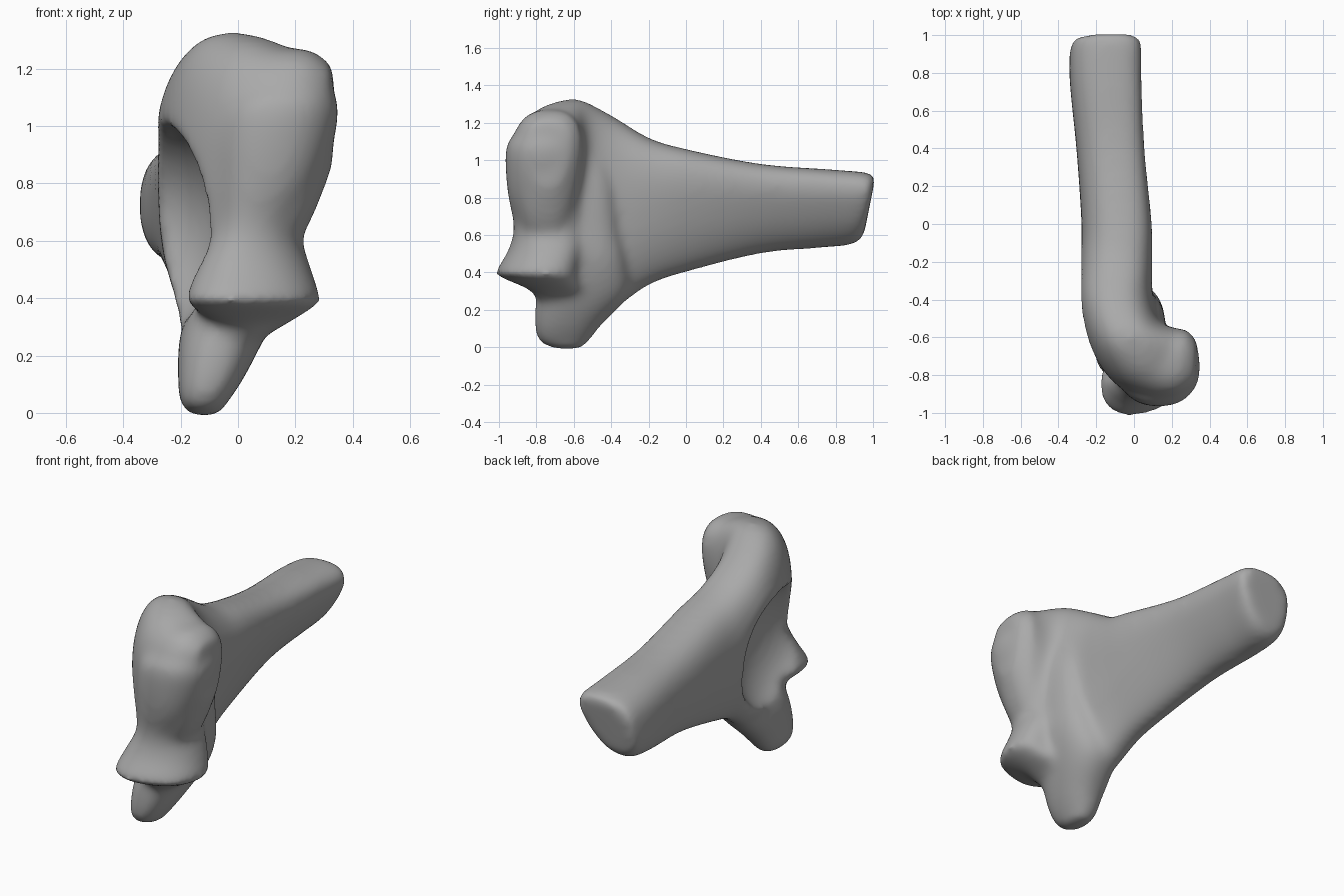
import bpy, bmesh, math
from mathutils import Matrix

cube = bpy.data.objects.get("Cube")
if cube:
    bpy.data.objects.remove(cube, do_unlink=True)

mat = bpy.data.materials.new("bone_grey")
mat.use_nodes = True
GREY = (0.4, 0.4, 0.4, 1)
mat.diffuse_color = GREY
mat.node_tree.nodes["Principled BSDF"].inputs["Base Color"].default_value = GREY

SIDES, STEPS = 40, 5


def spline(rings):
    """Pass a smooth curve through the ring settings."""
    out = []
    for i in range(len(rings) - 1):
        a, b, c, d = (rings[min(max(i + k, 0), len(rings) - 1)] for k in (-1, 0, 1, 2))
        for s in range(STEPS):
            t = s / STEPS
            out.append([q + 0.5 * t * (r - p + t * (2 * p - 5 * q + 4 * r - w + t * (3 * (q - r) + w - p)))
                        for p, q, r, w in zip(a, b, c, d)])
    return out + [rings[-1]]


def soft(v, power):
    return math.copysign(abs(v) ** power, v)


def loft(bm, rings, place, power):
    """Skin one closed body; place() turns a ring and unit offsets into a point."""
    loops = []
    for ring in spline(rings):
        angles = [2 * math.pi * k / SIDES for k in range(SIDES)]
        loops.append([bm.verts.new(place(ring, soft(math.cos(a), power), soft(math.sin(a), power)))
                      for a in angles])
    for lo, hi in zip(loops, loops[1:]):
        for k in range(SIDES):
            n = (k + 1) % SIDES
            bm.faces.new((lo[k], lo[n], hi[n], hi[k]))
    bm.faces.new(loops[0][::-1])
    bm.faces.new(loops[-1])


def along_spine(r, c, s):
    """Upright section at x, y, turned by the heading and leaning with the shear."""
    x, y, heading, half, z0, z1, shear, slant = r
    h = (z1 - z0) / 2
    side = half * c * (1 + 0.25 * s) + shear * s
    return (x + side * math.cos(heading), y + side * math.sin(heading) + slant * h * s,
            (z0 + z1) / 2 + h * s)


def along_z(r, c, s):
    z, x0, x1, y0, y1, twist = r
    return (x0 + x1) / 2 + (x1 - x0) / 2 * c, (y0 + y1) / 2 + (y1 - y0) / 2 * s + twist * c, z


def make_object(name, bm):
    bmesh.ops.recalc_face_normals(bm, faces=bm.faces)
    mesh = bpy.data.meshes.new(name)
    bm.to_mesh(mesh)
    bm.free()
    ob = bpy.data.objects.new(name, mesh)
    bpy.context.collection.objects.link(ob)
    return ob


bm = bmesh.new()

# Shaft deepening into a tall plate, then hooking round into the head
loft(bm, [
    (-0.16, 0.98, 0, 0.140, 0.60, 0.89, 0.04, 0.20),
    (-0.165, 0.94, 0, 0.172, 0.55, 0.93, 0.05, 0.24),
    (-0.165, 0.75, 0, 0.175, 0.53, 0.95, 0.05, 0.15),
    (-0.14, 0.40, 0, 0.165, 0.50, 0.98, 0.05, 0),
    (-0.105, 0.00, 0, 0.173, 0.40, 1.06, 0.04, 0),
    (-0.10, -0.20, 0, 0.180, 0.33, 1.12, 0.02, 0),
    (-0.095, -0.40, 0.1, 0.185, 0.20, 1.24, 0.0, 0),
    (-0.06, -0.58, 0.35, 0.185, 0.20, 1.325, 0.02, 0),
    (0.04, -0.70, 0.75, 0.200, 0.35, 1.31, 0.03, 0),
    (0.15, -0.75, 1.1, 0.195, 0.50, 1.275, 0.03, 0),
    (0.25, -0.75, 1.4, 0.175, 0.66, 1.265, 0.02, 0),
    (0.33, -0.74, 1.5, 0.110, 0.86, 1.21, 0, 0)], along_spine, 0.8)

# Lower head, waist and flared lip
loft(bm, [
    (1.16, 0.06, 0.30, -0.90, -0.60, 0),
    (1.08, -0.06, 0.35, -0.96, -0.55, 0),
    (0.95, -0.09, 0.335, -0.965, -0.54, 0),
    (0.80, -0.09, 0.285, -0.95, -0.55, 0),
    (0.64, -0.09, 0.22, -0.92, -0.55, 0.02),
    (0.52, -0.14, 0.25, -0.945, -0.56, 0.04),
    (0.41, -0.18, 0.285, -1.005, -0.59, 0.05),
    (0.38, -0.175, 0.28, -0.995, -0.59, 0.05),
    (0.31, -0.08, 0.17, -0.84, -0.56, 0.03),
    (0.26, -0.04, 0.08, -0.80, -0.56, 0)], along_z, 0.9)

# Lower knob, running up as a web between plate and head
loft(bm, [
    (-0.01, -0.16, -0.07, -0.70, -0.56, 0),
    (0.03, -0.20, -0.04, -0.785, -0.52, 0),
    (0.12, -0.21, 0.02, -0.81, -0.45, 0),
    (0.28, -0.20, 0.10, -0.80, -0.31, 0),
    (0.45, -0.12, 0.155, -0.76, -0.32, 0),
    (0.62, -0.06, 0.165, -0.72, -0.36, 0),
    (0.85, -0.03, 0.165, -0.72, -0.39, 0),
    (1.02, -0.02, 0.14, -0.72, -0.44, 0)], along_z, 0.85)

bone = make_object("bone_fragment", bm)

# Hollow on the right side, between plate and head
bm = bmesh.new()
bmesh.ops.create_uvsphere(bm, u_segments=40, v_segments=24, radius=1,
                          matrix=Matrix.LocRotScale((-0.29, -0.56, 0.65), None, (0.25, 0.39, 0.36)))
cutter = make_object("hollow_cutter", bm)
cutter.hide_render = True

# Fuse the bodies, carve the hollow and soften the joins
for name in ("fuse", "refuse"):
    remesh = bone.modifiers.new(name, 'REMESH')
    remesh.mode = 'VOXEL'
    remesh.voxel_size = 0.017
    if name == "fuse":
        carve = bone.modifiers.new("carve", 'BOOLEAN')
        carve.operation = 'DIFFERENCE'
        carve.object = cutter
relax = bone.modifiers.new("soften", 'SMOOTH')
relax.factor = 0.5
relax.iterations = 26

bpy.context.view_layer.objects.active = bone
bone.select_set(True)
for m in [m.name for m in bone.modifiers]:
    bpy.ops.object.modifier_apply(modifier=m)
bpy.data.objects.remove(cutter, do_unlink=True)

bone.data.materials.clear()
bone.data.materials.append(mat)
for p in bone.data.polygons:
    p.material_index = 0
bpy.ops.object.shade_smooth()
